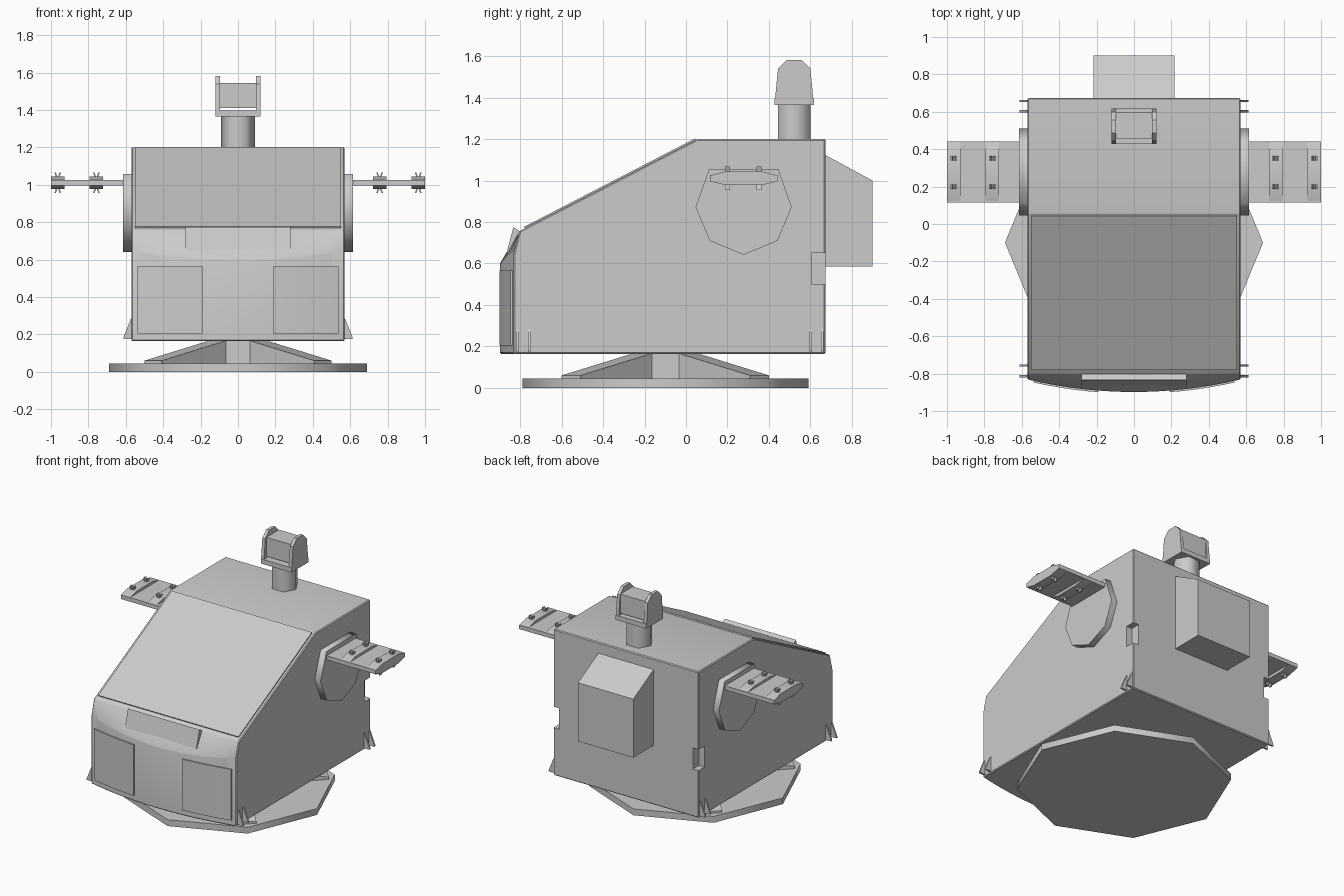
import bpy, bmesh, math

if "Cube" in bpy.data.objects:
    bpy.data.objects.remove(bpy.data.objects["Cube"])


def loft(name, sections, bevel=0.0, smooth=0):
    """Skin a row of matching closed sections and cap both ends."""
    bm = bmesh.new()
    rings = [[bm.verts.new(p) for p in s] for s in sections]
    n = len(rings[0])
    for a, b in zip(rings, rings[1:]):
        for i in range(n):
            j = (i + 1) % n
            bm.faces.new((a[i], a[j], b[j], b[i]))
    bm.faces.new(rings[0])
    bm.faces.new(rings[-1][::-1])
    bmesh.ops.recalc_face_normals(bm, faces=bm.faces)
    if bevel:
        edges = [e for e in bm.edges if e.calc_face_angle(0) > math.radians(20)]
        bmesh.ops.bevel(bm, geom=edges, offset=bevel, segments=1, affect='EDGES')
    me = bpy.data.meshes.new(name)
    bm.to_mesh(me)
    bm.free()
    ob = bpy.data.objects.new(name, me)
    bpy.context.collection.objects.link(ob)
    if smooth:
        bpy.ops.object.select_all(action='DESELECT')
        ob.select_set(True)
        bpy.context.view_layer.objects.active = ob
        bpy.ops.object.shade_smooth_by_angle(angle=math.radians(smooth))
    return ob


def prism_x(name, pts, x0, x1, **kw):
    """Extrude a y,z profile along x."""
    return loft(name, [[(x, y, z) for y, z in pts] for x in (x0, x1)], **kw)


def box(name, x0, x1, y0, y1, z0, z1):
    return prism_x(name, [(y0, z0), (y1, z0), (y1, z1), (y0, z1)], x0, x1)


def column(name, sides, r, y, z0, z1, turn=0.0, smooth=0):
    ring = [(r * math.cos(turn + i * math.tau / sides), y + r * math.sin(turn + i * math.tau / sides))
            for i in range(sides)]
    return loft(name, [[(a, b, z) for a, b in ring] for z in (z0, z1)], smooth=smooth)


def mirror(ob):
    """Mirror a part built on +x to -x."""
    m = ob.modifiers.new("mirror", 'MIRROR')
    m.use_mirror_merge = False
    return ob


W, BACK = 0.57, 0.673


def front_y(x):
    return -0.898 + 0.067 * (x / W) ** 2


# Octagonal ground plate, octagonal hub and four diagonal ribs
BY = -0.1
column("ground_plate", 8, 0.69, BY, 0, 0.045, smooth=50)
column("pedestal_hub", 8, 0.157 / math.cos(math.pi / 8), BY, 0.04, 0.168, turn=math.pi / 8)
for k in range(4):
    rib = prism_x("pedestal_rib", [(0.15, 0.04), (0.642, 0.04), (0.642, 0.06), (0.157, 0.166),
                                   (0.15, 0.166)], -0.065, 0.065)
    rib.location.y = BY
    rib.rotation_euler.z = math.pi / 4 + k * math.pi / 2

# Main body: sloped profile with a bowed front
secs = []
for i in range(17):
    x = W * (i / 8 - 1)
    yf, zc = front_y(x), 0.6 + 0.05 * (x / W) ** 2
    secs.append([(x, BACK, 0.164), (x, BACK, 1.2), (x, 0.055, 1.2),
                 (x, -0.803, 0.757), (x, yf, zc), (x, yf, 0.164)])
body = loft("body", secs, bevel=0.006, smooth=25)

# Notches in the rear corners
cutter = mirror(box("notch_cutter", 0.525, 0.65, 0.605, 0.75, 0.5, 0.65))
cutter.hide_render = True
cutter.hide_set(True)
cut = body.modifiers.new("notches", 'BOOLEAN')
cut.object = cutter
cut.solver = 'EXACT'

# Sloped front panel
prism_x("sloped_panel", [(-0.775, 0.765), (-0.781, 0.777), (0.043, 1.203), (0.052, 1.19)],
        -0.55, 0.55)

# Wedge below the panel
prism_x("front_wedge", [(-0.866, 0.65), (-0.833, 0.775), (-0.80, 0.755), (-0.82, 0.65)],
        -0.28, 0.28)

# Curved front plates
secs = []
for i in range(7):
    x = 0.19 + 0.348 * i / 6
    y = front_y(x)
    secs.append([(x, y - 0.009, 0.205), (x, y - 0.009, 0.567),
                 (x, y + 0.02, 0.567), (x, y + 0.02, 0.205)])
mirror(loft("front_plate", secs, smooth=25))

# Rear equipment box
prism_x("rear_box", [(0.66, 0.585), (0.9, 0.585), (0.9, 1.0), (0.66, 1.13)], -0.217, 0.217)

# Side mounting discs
mirror(prism_x("side_disc", [(0.112, 1.057), (0.445, 1.057), (0.51, 0.872), (0.442, 0.71),
                             (0.278, 0.642), (0.114, 0.71), (0.046, 0.872)], 0.565, 0.615,
               smooth=75))


# Side arms with clamps and splayed pins
def slab(zlo, zhi, e):
    return [(0.115, 0.997), (0.115, 1.024), (0.115 + e, zhi), (0.442 - e, zhi),
            (0.442, 1.024), (0.442, 0.997), (0.442 - e, zlo), (0.115 + e, zlo)]


mirror(box("arm", 0.61, 0.995, 0.115, 0.442, 0.997, 1.026))
for cx in (0.757, 0.964):
    mirror(prism_x("arm_clamp", slab(0.978, 1.044, 0.075), cx - 0.036, cx + 0.036, smooth=30))
    for y in (0.2, 0.352):
        for up in (1, -1):
            for side in (1, -1):
                z0, z1 = 1.011 + up * 0.028, 1.011 + up * 0.056
                a, b = cx + side * 0.005, cx + side * 0.014
                mirror(loft("clamp_pin", [
                    [(a - 0.004, v, z0), (a + 0.004, v, z0), (b + 0.004, v, z1), (b - 0.004, v, z1)]
                    for v in (y - 0.012, y + 0.012)]))

# Small corner fins
for y in (-0.814, -0.757, 0.603, 0.657):
    mirror(loft("corner_fin", [[(0.56, v, 0.175), (0.613, v, 0.175), (0.613, v, 0.185),
                                (0.572, v, 0.285), (0.56, v, 0.285)]
                               for v in (y - 0.006, y + 0.006)]))

# Sensor on the roof: post, cradle and head
TY = 0.522
column("sensor_post", 6, 0.09, TY, 1.195, 1.37, smooth=65)
box("cradle_base", -0.12, 0.12, TY - 0.095, TY + 0.095, 1.365, 1.398)
mirror(prism_x("cradle_side", [(TY + a, z) for a, z in (
    (-0.095, 1.365), (-0.078, 1.54), (-0.035, 1.583), (0.035, 1.583),
    (0.078, 1.54), (0.095, 1.365))], 0.097, 0.12))
box("sensor_head", -0.1, 0.1, TY - 0.065, TY + 0.076, 1.41, 1.545)
